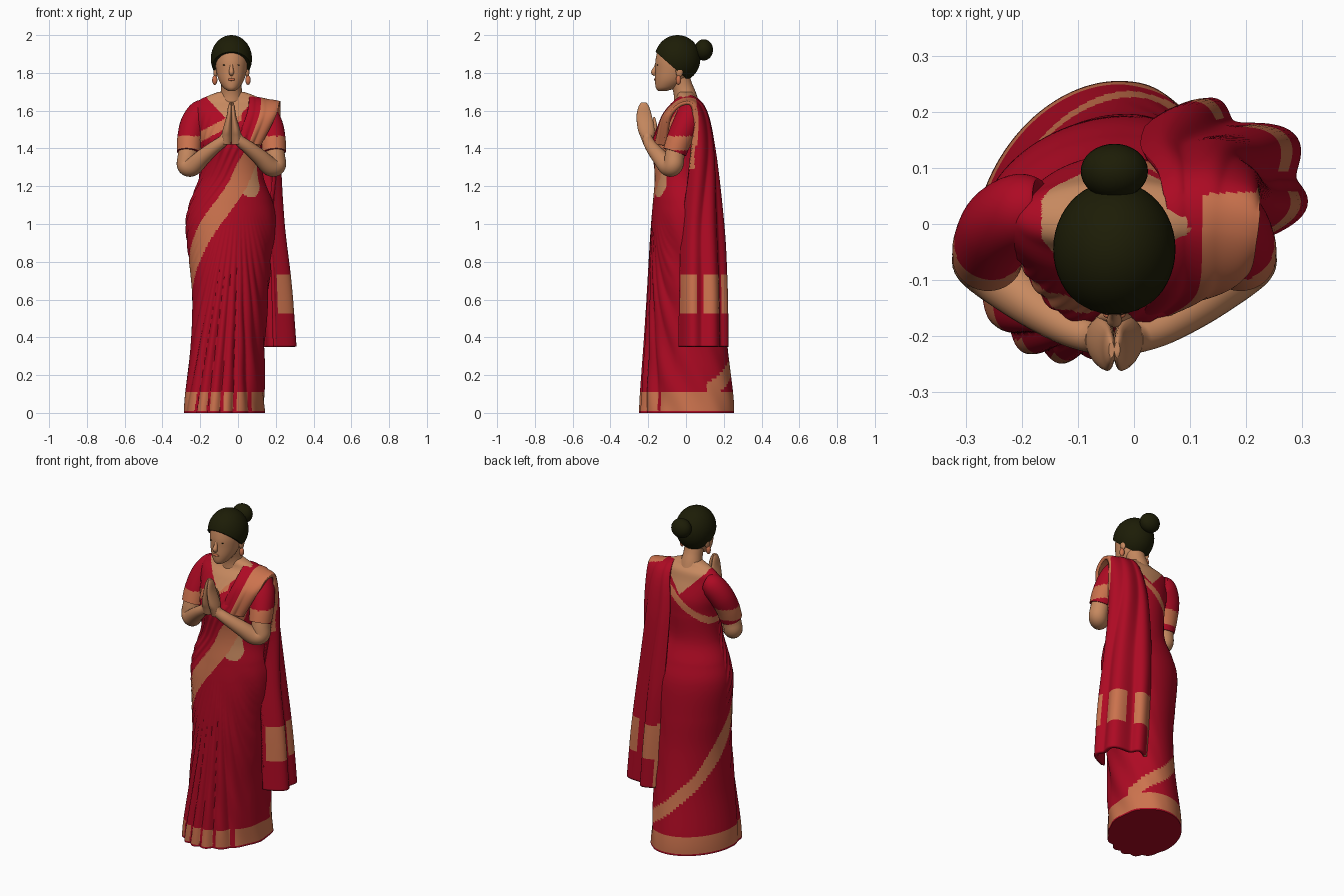
import bpy, bmesh, math
from mathutils import Vector

if "Cube" in bpy.data.objects:
    bpy.data.objects.remove(bpy.data.objects["Cube"])

def mat(name, c):
    m = bpy.data.materials.new(name)
    m.diffuse_color = (*c, 1)
    m.use_nodes = True
    m.node_tree.nodes["Principled BSDF"].inputs["Base Color"].default_value = m.diffuse_color
    return m

RED, GOLD, SKIN, HAIR = range(4)
MATS = [mat("red cloth", (0.42, 0.003, 0.017)), mat("copper border", (0.60, 0.17, 0.075)),
        mat("skin", (0.57, 0.25, 0.115)), mat("dark hair", (0.012, 0.012, 0.002))]
CX = -0.035  # body centre line

def clamp(v):
    return max(0.0, min(1.0, v))

def table(t, rows):
    """Piecewise linear lookup."""
    for (a, va), (b, vb) in zip(rows, rows[1:]):
        if t <= b:
            return va + (vb - va) * clamp((t - a) / (b - a))
    return rows[-1][1]

def spline(rows, per):
    """Catmull-Rom resampling of rows of numbers."""
    out = []
    for i in range(len(rows) - 1):
        p = [rows[max(i - 1, 0)], rows[i], rows[i + 1], rows[min(i + 2, len(rows) - 1)]]
        for k in range(per):
            t = k / per
            out.append([0.5 * (2 * b + (c - a) * t + (2 * a - 5 * b + 4 * c - d) * t * t
                        + (3 * b - a - 3 * c + d) * t ** 3) for a, b, c, d in zip(*p)])
    return out + [list(rows[-1])]

def skin_rings(name, rings, colour, closed=True):
    """Join rows of points into a surface; colour is an index or a rule on (centre, row, column)."""
    n = len(rings[0])
    m = n if closed else n - 1
    faces, cols = [], []
    for i in range(len(rings) - 1):
        for j in range(m):
            k = (j + 1) % n
            faces.append((i * n + j, i * n + k, (i + 1) * n + k, (i + 1) * n + j))
            c = colour
            if callable(colour):
                mid = (Vector(rings[i][j]) + Vector(rings[i + 1][k])) / 2
                c = colour(mid, i / len(rings), j / n)
            cols.append(c)
    if closed:
        last = (len(rings) - 1) * n
        faces += [tuple(reversed(range(n))), tuple(range(last, last + n))]
        cols += [cols[0], cols[-1]]
    me = bpy.data.meshes.new(name)
    me.from_pydata([tuple(p) for r in rings for p in r], [], faces)
    return finish(name, me, cols)

def finish(name, me, cols):
    used = sorted(set(cols))
    for u in used:
        me.materials.append(MATS[u])
    for p, c in zip(me.polygons, cols):
        p.material_index = used.index(c)
    bm = bmesh.new()
    bm.from_mesh(me)
    bmesh.ops.recalc_face_normals(bm, faces=bm.faces)
    bm.to_mesh(me)
    bm.free()
    me.shade_smooth()
    me.set_sharp_from_angle(angle=math.radians(55))
    ob = bpy.data.objects.new(name, me)
    bpy.context.collection.objects.link(ob)
    return ob

def loft(name, rows, colour, seg=32, per=5, offset=None):
    """Stack of ellipses: rows of (z, centre x, half width, front y, back y)."""
    rings = []
    for z, cx, rx, yf, yb in spline(rows, per):
        ring = []
        for j in range(seg):
            a = -math.pi + 2 * math.pi * j / seg
            s, c = math.sin(a), math.cos(a)
            d = offset(a, cx + rx * s, z) if offset else 0
            # the skirt leans: front toward the right foot, back toward the left
            lean = table(z, [(0, 0.045), (1.0, 0.02), (1.25, 0)]) if offset else 0
            ring.append((cx + (rx + d) * s - lean * c, (yf + yb) / 2 - ((yb - yf) / 2 + d) * c, z))
        rings.append(ring)
    return skin_rings(name, rings, colour)

def tube(name, pts, colour, seg=24, per=8):
    """Round limb along rows of (x, y, z, radius)."""
    path = spline(pts, per)
    rings = []
    for i, p in enumerate(path):
        d = (Vector(path[min(i + 1, len(path) - 1)][:3]) - Vector(path[max(i - 1, 0)][:3])).normalized()
        u = d.cross(Vector((0, 1, 0.3))).normalized()
        v = d.cross(u)
        rings.append([Vector(p[:3]) + p[3] * (u * math.cos(t) + v * math.sin(t))
                      for t in (2 * math.pi * k / seg for k in range(seg))])
    return skin_rings(name, rings, colour)

def ball(name, loc, r, colour, cut=None, seg=32):
    bm = bmesh.new()
    bmesh.ops.create_uvsphere(bm, u_segments=seg, v_segments=seg // 2, radius=1)
    for v in bm.verts:
        v.co = Vector(loc) + Vector([a * b for a, b in zip(v.co, r)])
    if cut:
        bmesh.ops.bisect_plane(bm, geom=bm.verts[:] + bm.edges[:] + bm.faces[:],
                               plane_co=cut[0], plane_no=cut[1], clear_inner=True)
        bmesh.ops.holes_fill(bm, edges=[e for e in bm.edges if e.is_boundary])
    me = bpy.data.meshes.new(name)
    bm.to_mesh(me)
    bm.free()
    return finish(name, me, [colour] * len(me.polygons))

# Draped body: height of the spiralling border at each angle (0 = front, + = wearer's left)
EDGE = [(-245, 0.11), (-180, 0.26), (-135, 0.42), (-90, 0.65), (-50, 0.85),
        (-15, 1.06), (10, 1.22), (52, 1.42), (75, 1.62)]

def edge_at(deg):
    if deg > 100:
        deg -= 360
    return table(deg, EDGE), table(deg, [(-245, 0.045), (-180, 0.045), (-135, 0.05), (-90, 0.085), (0, 0.1)])

def pleat(x, z):
    return abs(math.sin(math.pi * (x - 0.02) / (1.35 - z) / 0.052))

def body_folds(a, x, z):
    c = math.cos(a)
    d = 0.0
    if z < 1.05 and c > 0:
        fan = clamp((1.05 - z) / 0.75) * clamp(c * 2.2 - 0.5)
        d += 0.018 * fan * (pleat(x, z) - 0.75)
    if z < 1.1 and math.sin(a) > 0:   # sweeping folds from the left hip
        d += 0.004 * math.sin(a) * math.sin(22 * z + 9 * a) * clamp((1.1 - z) * 4)
    e = z - edge_at(math.degrees(a))[0]
    if c > 0 and e > 0.08 and z < 1.6:  # diagonal folds over the chest
        d += 0.003 * math.sin(e * 75) * clamp((e - 0.08) * 10) * clamp((1.6 - z) * 8)
    if c > 0:
        for u in (-0.075, 0.075):       # bust
            d += 0.016 * math.exp(-((x - CX - u) ** 2 + (z - 1.43) ** 2) / 0.004)
    return d

def body_colour(p, i, j):
    deg = -180 + 360 * j
    x, y, z = p
    u = abs(x - CX)
    front = abs(deg) < 90
    if z > (1.53 if front else 1.525) + 1.05 * u and u < 0.13:
        return SKIN
    px = x + 0.04 * math.cos(math.radians(deg))
    if 0.012 < z < 0.115 and (abs(deg) > 55 or pleat(px, z) > 0.4):
        return GOLD
    c, h = edge_at(deg)
    if abs(z - c) < h and not 80 < deg < 115 and z > 0.02:
        return GOLD
    if 8 < deg < 55 and 1.14 + 0.05 * ((deg - 32) / 20) ** 2 < z < 1.34 and z < c:
        return SKIN
    if front and x < 0.02 and abs(z - 1.567 - 0.53 * x) < 0.028:
        return GOLD
    if not front and z > 1.36 and abs(z - 1.515 - 0.75 * x) < 0.024:
        return GOLD
    return RED

loft("draped_body", [
    (0, -.072, .210, -.245, .255), (.1, -.07, .206, -.24, .25), (.35, -.055, .193, -.222, .22),
    (.6, -.042, .198, -.207, .2), (.8, -.04, .217, -.197, .195), (1.0, -.037, .238, -.185, .187),
    (1.12, CX, .217, -.175, .157), (1.25, CX, .17, -.165, .115), (1.4, CX, .165, -.172, .12),
    (1.5, CX, .18, -.155, .12), (1.6, CX, .195, -.10, .09), (1.65, CX, .175, -.06, .075),
    (1.68, CX, .12, -.05, .05), (1.70, CX, .065, -.045, .04)], body_colour, 240, 16, body_folds)

# Hanging end of the cloth: rows of height, drop toward the outside, then four (x, y) points
DRAPE = [
    (1.42, 0, -.01, -.165, .04, -.16, .08, -.14, .12, -.11),
    (1.58, .01, .05, -.112, .095, -.112, .15, -.108, .20, -.085),
    (1.675, .04, .06, -.01, .10, -.01, .16, -.01, .22, -.02),
    (1.62, .01, .05, .085, .10, .09, .17, .075, .225, .04),
    (1.40, 0, .02, .135, .10, .14, .19, .11, .215, .03),
    (1.00, 0, .03, .183, .15, .165, .235, .08, .185, -.02),
    (.70, 0, .05, .195, .175, .178, .27, .08, .205, -.035),
    (.35, 0, .075, .198, .20, .185, .302, .08, .215, -.04)]

def fold(s):
    return math.sin(2 * math.pi * (3 * s - 0.2))

rings = []
for row in spline(DRAPE, 20):
    z, drop = row[:2]
    across = spline([row[k:k + 2] for k in (2, 4, 6, 8)], 22)
    amp = 0.005 + 0.017 * clamp((1.6 - z) / 1.0) if row[3] > 0.05 else 0.003
    line = []
    for k, (x, y) in enumerate(across):
        s = k / (len(across) - 1)
        r = Vector((x - CX, y, 0)).normalized() * amp * fold(s)
        line.append((x + r.x, y + r.y, z - drop * s))
    rings.append(line)

def drape_colour(p, i, s):
    if 0.53 < p.z < 0.735 and fold(s) > -0.3:
        return GOLD
    if s < 0.05 and p.z < 0.75:
        return GOLD
    if (p.y < 0.05 and p.z > 1.3 and s > 0.42) or (p.z > 1.42 and s > 0.85):
        return GOLD
    return RED

drape = skin_rings("hanging_drape", rings, drape_colour, closed=False)
mod = drape.modifiers.new("thickness", 'SOLIDIFY')
mod.thickness = 0.02
mod.offset = 0

# Arms and hands, mirrored about the centre line
def sleeve_colour(p, i, j):
    return GOLD if 1.39 < p.z < 1.465 else RED

for side, s in (("right", -1), ("left", 1)):
    def limb(rows):
        return [(CX + s * x, y, z, r) for x, y, z, r in rows]
    tube(side + "_sleeve", limb([(.13, .03, 1.605, .05), (.163, .025, 1.59, .066), (.20, .0, 1.53, .070),
                                 (.220, -.035, 1.45, .067), (.226, -.06, 1.38, .063)]), sleeve_colour, 40, 12)
    tube(side + "_arm", limb([(.222, -.045, 1.44, .05), (.232, -.06, 1.36, .052), (.236, -.068, 1.31, .052),
                              (.205, -.095, 1.305, .05), (.15, -.14, 1.355, .042), (.09, -.18, 1.405, .034),
                              (.045, -.2, 1.44, .029), (.03, -.205, 1.47, .024)]), SKIN)
    loft(side + "_hand", [(z, CX + s * c, r, f, b) for z, c, r, f, b in (
        (1.42, .028, .026, -.225, -.18), (1.46, .026, .027, -.24, -.17), (1.5, .022, .024, -.255, -.165),
        (1.57, .012, .014, -.262, -.18), (1.62, .008, .010, -.252, -.195), (1.643, .005, .005, -.238, -.21))],
        SKIN, 20)
    tube(side + "_thumb", limb([(.022, -.175, 1.47, .014), (.012, -.165, 1.52, .012), (.007, -.17, 1.565, .006)]),
         SKIN, 10, 4)
    # Face details that come in pairs
    ball(side + "_ear", (CX + s * .084, -.035, 1.81), (.012, .02, .034), SKIN, seg=16)
    ball(side + "_earring", (CX + s * .088, -.04, 1.762), (.014, .014, .026), GOLD, seg=16)
    ball(side + "_eye", (CX + s * .033, -.151, 1.842), (.012, .004, .003), HAIR, seg=12)

# Neck, head and face
tube("neck", [(CX, .005, 1.62, .07), (CX, -.005, 1.68, .06), (CX, -.02, 1.73, .054), (CX, -.04, 1.79, .055)], SKIN)
loft("head", [(1.705, CX, .018, -.148, -.10), (1.722, CX, .042, -.16, -.05), (1.76, CX, .066, -.164, .0),
              (1.81, CX, .08, -.163, .03), (1.87, CX, .087, -.161, .05), (1.93, CX, .08, -.142, .045),
              (1.975, CX, .03, -.08, .0)], SKIN, 40, 6)
tube("nose", [(CX, -.155, 1.85, .007), (CX, -.163, 1.825, .010), (CX, -.171, 1.803, .014),
              (CX, -.162, 1.79, .009)], SKIN, 12, 4)
ball("lips", (CX, -.162, 1.765), (.02, .008, .007), GOLD, seg=16)

# Hair cap trimmed along the hairline, and the bun
ball("hair", (CX, -.045, 1.875), (.109, .121, .125), HAIR, ((0, -.165, 1.915), (0, .145, .165)), 48)
ball("hair_bun", (CX, .094, 1.922), (.06, .049, .056), HAIR)
